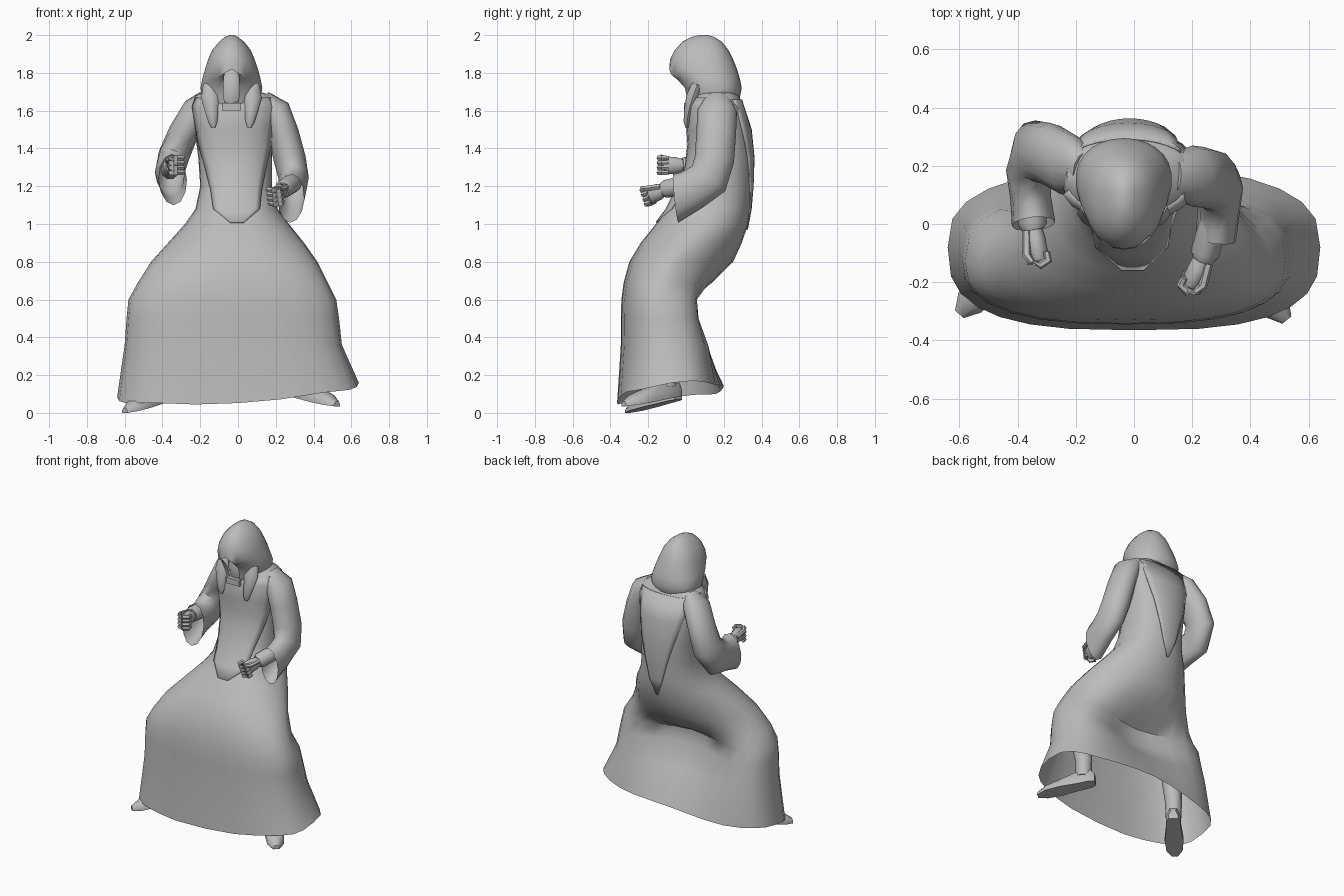
import bpy, bmesh, math
from mathutils import Vector

cube = bpy.data.objects.get("Cube")
if cube:
    bpy.data.objects.remove(cube)

grey = bpy.data.materials.new("plain grey")
grey.use_nodes = True
COLOUR = (0.5, 0.5, 0.5, 1)
grey.diffuse_color = COLOUR
grey.node_tree.nodes["Principled BSDF"].inputs["Base Color"].default_value = COLOUR
TAU = math.tau


def finish(name, bm, angle=50):
    bmesh.ops.recalc_face_normals(bm, faces=bm.faces)
    mesh = bpy.data.meshes.new(name)
    bm.to_mesh(mesh)
    bm.free()
    obj = bpy.data.objects.new(name, mesh)
    bpy.context.collection.objects.link(obj)
    mesh.materials.append(grey)
    bpy.ops.object.select_all(action="DESELECT")
    obj.select_set(True)
    bpy.context.view_layer.objects.active = obj
    bpy.ops.object.shade_smooth_by_angle(angle=math.radians(angle))
    return obj


def skin(rows, closed=True, caps=(False, False)):
    """Bridge rows of points into a surface."""
    bm = bmesh.new()
    grid = [[bm.verts.new(p) for p in row] for row in rows]
    n = len(rows[0])
    for a, b in zip(grid, grid[1:]):
        for i in range(n if closed else n - 1):
            j = (i + 1) % n
            bm.faces.new((a[i], a[j], b[j], b[i]))
    for cap, row in zip(caps, (grid[0], grid[-1])):
        if cap:
            bm.faces.new(row)
    return bm


def section(ring, t):
    """Horizontal slice: q shapes the back, p squares the front, dip hollows the back."""
    z, x0, x1, front, side, back, q, p, dip = ring
    s, c = math.sin(t), math.cos(t)
    if s > 0:
        y = side + (back - side) * s ** q - dip * s ** 6
    else:
        y = side + (front - side) * (-s) ** p
        c = math.copysign(abs(c) ** p, c)
    return Vector(((x0 + x1) / 2 + (x1 - x0) / 2 * c, y, z))


def tube(name, stations, n=10, caps=(True, True), slant=0):
    """Stations are (centre, width, height); slant leans the last ring."""
    pts = [Vector(s[0]) for s in stations]
    rows = []
    for i, (c, w, h) in enumerate(stations):
        d = (pts[min(i + 1, len(pts) - 1)] - pts[max(i - 1, 0)]).normalized()
        u = Vector((1, 0, 0))
        u = (u - d * u.dot(d)).normalized()
        v = u.cross(d)
        v = -v if v.dot(Vector((0, -0.5, 1))) < 0 else v
        lean = slant if i == len(pts) - 1 else 0
        rows.append([pts[i] + u * w * math.cos(k * TAU / n) + (v - d * lean) * h * math.sin(k * TAU / n)
                     for k in range(n)])
    return finish(name, skin(rows, caps=caps))


# Robe: one loft from the flared hem up to the neck
ROBE = [
    (0.12, -0.64, 0.64, -0.365, -0.08, 0.20, 0.7, 0.7, 0),
    (0.36, -0.60, 0.55, -0.345, -0.10, 0.185, 0.7, 0.75, 0.10),
    (0.50, -0.59, 0.535, -0.345, -0.12, 0.15, 0.7, 0.77, 0.18),
    (0.60, -0.58, 0.52, -0.342, -0.13, 0.14, 0.75, 0.8, 0.16),
    (0.69, -0.53, 0.475, -0.33, -0.13, 0.18, 1.2, 0.82, 0.04),
    (0.80, -0.46, 0.42, -0.30, -0.08, 0.25, 1.5, 0.85, 0),
    (0.90, -0.37, 0.35, -0.24, 0.0, 0.295, 1.3, 0.85, 0),
    (1.00, -0.28, 0.27, -0.16, 0.08, 0.33, 1, 0.85, 0),
    (1.08, -0.225, 0.21, -0.10, 0.13, 0.34, 0.9, 0.85, 0),
    (1.20, -0.20, 0.18, -0.04, 0.15, 0.35, 0.8, 0.85, 0),
    (1.35, -0.21, 0.18, 0.02, 0.17, 0.355, 0.75, 0.85, 0),
    (1.50, -0.23, 0.19, 0.01, 0.17, 0.34, 0.7, 0.85, 0),
    (1.62, -0.25, 0.21, 0.015, 0.17, 0.305, 0.7, 0.85, 0),
    (1.68, -0.23, 0.18, 0.04, 0.17, 0.28, 0.7, 0.9, 0),
    (1.72, -0.11, 0.05, 0.09, 0.17, 0.23, 1, 0.9, 0),
]
SEG = 28
robe_rows = [[section(r, TAU * k / SEG) for k in range(SEG)] for r in ROBE]
for k, p in enumerate(robe_rows[0]):
    s = math.sin(TAU * k / SEG)
    p.z += 0.06 * p.x + (0.015 if s > 0 else 0.06) * s + 0.008 * math.sin(5 * TAU * k / SEG)
robe = finish("robe", skin(robe_rows, caps=(False, True)))


def robe_point(z, t, lift):
    for a, b in zip(ROBE, ROBE[1:]):
        if a[0] <= z <= b[0]:
            f = (z - a[0]) / (b[0] - a[0])
            p = section(a, t).lerp(section(b, t), f)
            return p + Vector((math.cos(t), math.sin(t), 0)) * lift


def panel(name, middle, outline, lift):
    """Cloth panel lying on the robe; outline is (height, half angle)."""
    rows = [[robe_point(z, middle + half * (k / 4 - 1), lift) for k in range(9)]
            for z, half in outline]
    obj = finish(name, skin(rows, closed=False))
    thick = obj.modifiers.new("thickness", "SOLIDIFY")
    thick.thickness = 0.008
    thick.offset = -1


panel("front_panel", TAU * 0.75,
      [(1.67, 1.2), (1.62, 1.2), (1.5, 1.2), (1.42, 1.15), (1.3, 0.9), (1.18, 0.68), (1.08, 0.52), (1.01, 0.1)], 0.008)
panel("back_panel", TAU * 0.25,
      [(1.66, 1.0), (1.5, 0.85), (1.35, 0.65), (1.2, 0.42), (1.08, 0.22), (0.97, 0.02)], 0.008)

# Hood with a narrow arched face opening
HOOD = [
    (1.62, -0.16, 0.09, 0.01, 0.15, 0.25, 0.8),
    (1.67, -0.19, 0.12, 0.00, 0.15, 0.285, 0.8),
    (1.72, -0.20, 0.13, -0.01, 0.15, 0.295, 0.85),
    (1.77, -0.19, 0.12, -0.055, 0.13, 0.285, 0.85),
    (1.82, -0.175, 0.107, -0.088, 0.11, 0.27, 0.85),
    (1.87, -0.16, 0.09, -0.085, 0.10, 0.25, 0.85),
    (1.92, -0.138, 0.068, -0.06, 0.10, 0.225, 0.85),
    (1.965, -0.10, 0.033, -0.02, 0.10, 0.19, 0.85),
    (1.99, -0.07, 0.0, 0.03, 0.10, 0.15, 1),
    (2.00, -0.045, -0.02, 0.07, 0.10, 0.12, 1),
]
MID = -0.035
bm = skin([[section(r + (0.95, 0), TAU * (k + 0.5) / 26) for k in range(26)] for r in HOOD], caps=(False, True))
opening = []
for f in bm.faces:
    c = f.calc_center_median()
    if c.y < 0.06 and c.z < 1.81 and abs(c.x - MID) < 0.05:
        opening.append(f)
bmesh.ops.delete(bm, geom=opening, context="FACES")
for v in bm.verts:
    if v.co.y < 0 and abs(v.co.z - 1.82) < 0.01 and abs(v.co.x - MID) < 0.07:
        v.co.z -= 0.6 * abs(v.co.x - MID)
hood = finish("hood", bm, 60)

# Face set back in the hood, with a collar strap below
bm = bmesh.new()
bmesh.ops.create_uvsphere(bm, u_segments=14, v_segments=10, radius=1)
for v in bm.verts:
    v.co = Vector((MID + v.co.x * 0.085, 0.10 + v.co.y * 0.095, 1.70 + v.co.z * 0.15))
finish("face", bm)
bm = bmesh.new()
bmesh.ops.create_cube(bm, size=1)
for v in bm.verts:
    v.co = Vector((MID + v.co.x * 0.1, 0.03 + v.co.y * 0.08, 1.62 + v.co.z * 0.04))
finish("collar", bm, 30)

for name, s in (("right", -1), ("left", 1)):
    tube(name + "_hood_tail", [((MID + s * 0.115, 0.06, 1.74), 0.035, 0.03),
                               ((MID + s * 0.11, 0.035, 1.67), 0.05, 0.035),
                               ((MID + s * 0.105, 0.015, 1.60), 0.036, 0.025),
                               ((MID + s * 0.098, 0.005, 1.54), 0.024, 0.018),
                               ((MID + s * 0.095, 0.005, 1.51), 0.01, 0.008)], 8)

# Sleeves with hanging cuffs
tube("right_sleeve", [((-0.17, 0.18, 1.66), 0.05, 0.07), ((-0.22, 0.20, 1.60), 0.078, 0.11),
                      ((-0.29, 0.24, 1.48), 0.08, 0.11), ((-0.34, 0.25, 1.36), 0.083, 0.11),
                      ((-0.362, 0.18, 1.27), 0.078, 0.12), ((-0.355, 0.09, 1.25), 0.07, 0.11),
                      ((-0.345, 0.0, 1.235), 0.075, 0.13)], 12, (True, False), 0.35)
tube("left_sleeve", [((0.13, 0.17, 1.66), 0.05, 0.07), ((0.20, 0.165, 1.60), 0.078, 0.105),
                     ((0.24, 0.16, 1.48), 0.082, 0.105), ((0.275, 0.15, 1.34), 0.085, 0.105),
                     ((0.295, 0.12, 1.24), 0.08, 0.11), ((0.29, 0.03, 1.18), 0.072, 0.11),
                     ((0.28, -0.055, 1.135), 0.07, 0.12)], 12, (True, False), 0.4)


def hand(side, elbow, wrist, fist, s):
    """Forearm, palm, four curled fingers and a thumb."""
    e, w, c = Vector(elbow), Vector(wrist), Vector(fist)
    d = (c - w).normalized()
    up = (Vector((0, 0, 1)) - d * d.z).normalized()
    across = d.cross(up) * s
    tube(side + "_forearm", [(e, 0.05, 0.055), (w - d * 0.02, 0.05, 0.05), (w, 0.038, 0.042)])
    tube(side + "_palm", [(w - d * 0.01, 0.03, 0.03), (w + d * 0.03, 0.035, 0.045),
                          (c, 0.035, 0.05), (c + d * 0.025, 0.03, 0.042)])
    for i in range(4):
        b = c + up * (0.04 - 0.026 * i)
        tube(f"{side}_finger_{i + 1}", [(b - across * 0.03, 0.012, 0.012), (b - across * 0.03 + d * 0.03, 0.015, 0.015),
                                        (b + d * 0.042, 0.015, 0.015), (b + across * 0.033 + d * 0.025, 0.014, 0.014),
                                        (b + across * 0.033, 0.011, 0.011)], 6)
    tube(side + "_thumb", [(w + across * 0.025 + up * 0.02, 0.016, 0.016),
                           (c + across * 0.04 + up * 0.035, 0.016, 0.016),
                           (c + across * 0.025 + up * 0.05 + d * 0.03, 0.01, 0.01)], 6)


hand("right", (-0.36, 0.14, 1.29), (-0.345, -0.02, 1.31), (-0.33, -0.10, 1.31), 1)
hand("left", (0.29, 0.06, 1.22), (0.235, -0.12, 1.18), (0.205, -0.185, 1.155), -1)


# Legs and pointed shoes turned outwards
def leg(side, heel, toe, knee):
    h, t = Vector(heel), Vector(toe)
    d = t - h
    ankle = h + d * 0.2 + Vector((0, 0, 0.06))
    tube(side + "_leg", [(ankle, 0.05, 0.05), (ankle + Vector((0, 0, 0.12)), 0.055, 0.055), (knee, 0.08, 0.08)])
    flat = Vector((d.y, -d.x, 0)).normalized()
    rows = []
    for f, w, z in ((0, 0.03, 0.06), (0.08, 0.045, 0.1), (0.3, 0.048, 0.1), (0.6, 0.06, 0.07),
                    (0.85, 0.052, 0.05), (1, 0.02, 0.025)):
        p = h + d * f
        rows.append([p + flat * w * a + Vector((0, 0, z * b))
                     for a, b in ((-1, 0), (1, 0), (1, 0.45), (0.5, 1), (-0.5, 1), (-1, 0.45))])
    finish(side + "_shoe", skin(rows, caps=(True, True)), 50)


leg("right", (-0.36, -0.04, 0.07), (-0.60, -0.31, 0.0), (-0.40, -0.12, 0.6))
leg("left", (0.29, -0.04, 0.09), (0.525, -0.33, 0.035), (0.36, -0.12, 0.6))
